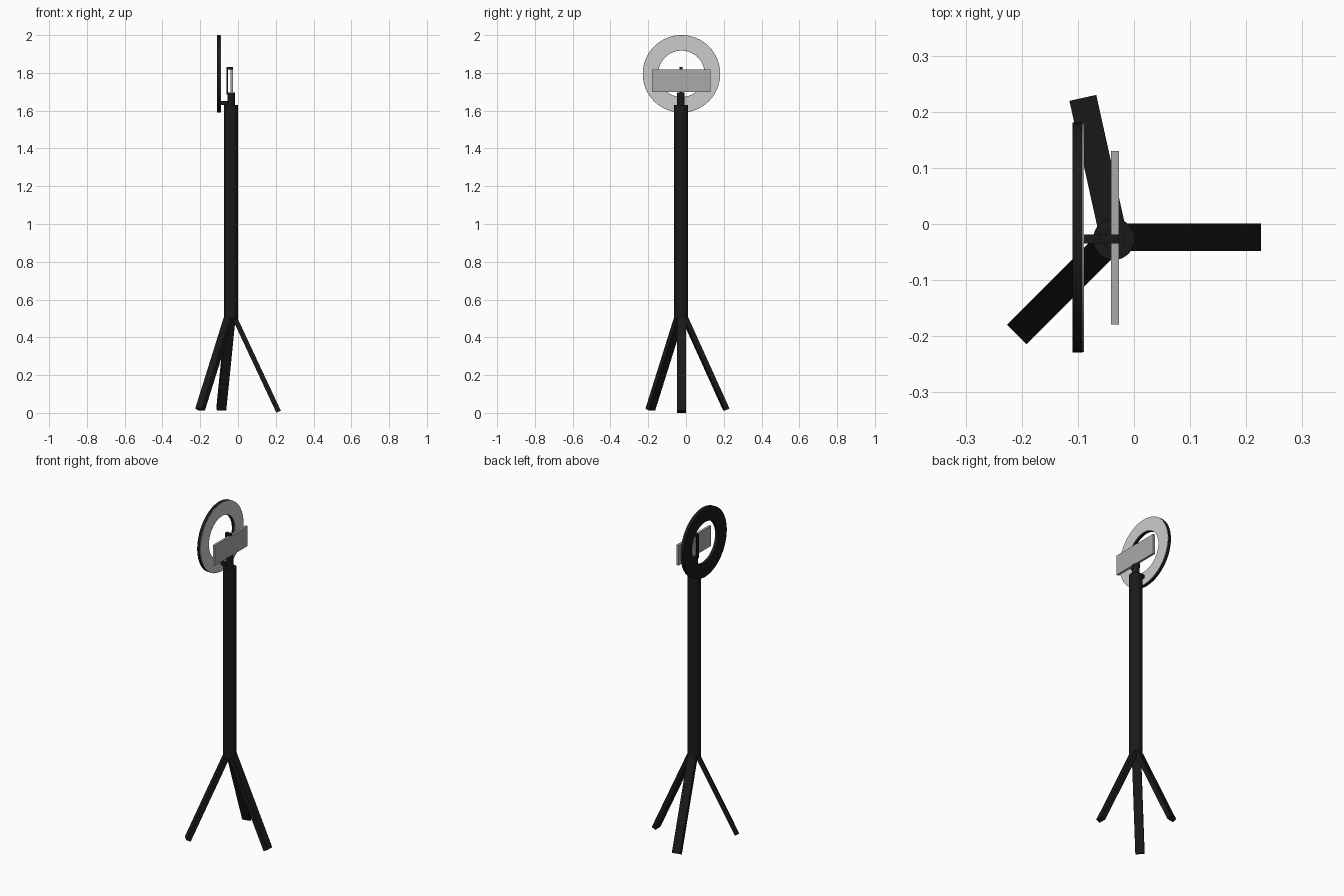
import bpy, bmesh, math
from mathutils import Vector, Matrix

if "Cube" in bpy.data.objects:
    bpy.data.objects.remove(bpy.data.objects["Cube"])

AX, AY = -0.036, -0.027   # pole axis


def material(name, v):
    m = bpy.data.materials.new(name)
    m.diffuse_color = (v, v, v, 1)
    m.use_nodes = True
    m.node_tree.nodes["Principled BSDF"].inputs["Base Color"].default_value = m.diffuse_color
    return m


BLACK = material("black_plastic", 0.01)
GREY = material("dark_grey", 0.4)
LIGHT = material("light_panel", 0.8)


def finish(name, bm, mat, smooth=False):
    bmesh.ops.recalc_face_normals(bm, faces=bm.faces)
    me = bpy.data.meshes.new(name)
    bm.to_mesh(me)
    bm.free()
    me.materials.append(mat)
    ob = bpy.data.objects.new(name, me)
    bpy.context.collection.objects.link(ob)
    if smooth:
        bpy.ops.object.select_all(action='DESELECT')
        ob.select_set(True)
        bpy.context.view_layer.objects.active = ob
        bpy.ops.object.shade_smooth_by_angle(angle=math.radians(35))
    return ob


def box(name, lo, hi, mat):
    lo, hi = Vector(lo), Vector(hi)
    bm = bmesh.new()
    bmesh.ops.create_cube(bm, size=1, matrix=Matrix.Translation((lo + hi) / 2) @ Matrix.Diagonal((*(hi - lo), 1)))
    return finish(name, bm, mat)


def cylinder(name, r, z0, z1):
    bm = bmesh.new()
    bmesh.ops.create_cone(bm, cap_ends=True, segments=32, radius1=r, radius2=r, depth=z1 - z0,
                          matrix=Matrix.Translation((AX, AY, (z0 + z1) / 2)))
    return finish(name, bm, BLACK, True)


def ring(name, r_in, r_out, x0, x1, mat, n=64):
    # rectangular section swept round the x axis
    bm = bmesh.new()
    c = Vector((0, -0.024, 1.795))
    rows = []
    for i in range(n):
        a = 2 * math.pi * i / n
        d = Vector((0, math.cos(a), math.sin(a)))
        rows.append([bm.verts.new(c + d * r + Vector((x, 0, 0)))
                     for r, x in ((r_in, x0), (r_out, x0), (r_out, x1), (r_in, x1))])
    for i in range(n):
        a, b = rows[i], rows[(i + 1) % n]
        for k in range(4):
            bm.faces.new((a[k], a[(k + 1) % 4], b[(k + 1) % 4], b[k]))
    return finish(name, bm, mat, True)


def leg(name, angle, reach, z_foot):
    # flat bar splayed out from the foot of the pole
    a = math.radians(angle)
    out = Vector((math.cos(a), math.sin(a), 0))
    base = Vector((AX, AY + 0.003, 0))
    top = base + out * 0.015 + Vector((0, 0, 0.51))
    foot = base + out * reach + Vector((0, 0, z_foot))
    d = (foot - top).normalized()
    side = Vector((-out.y, out.x, 0))
    rot = Matrix((side, d.cross(side), d)).transposed().to_4x4()
    bm = bmesh.new()
    bmesh.ops.create_cube(bm, size=1, matrix=Matrix.Translation((top + foot) / 2) @ rot
                          @ Matrix.Diagonal((0.049, 0.026, (foot - top).length, 1)))
    return finish(name, bm, BLACK)


# Tripod and pole
leg("right_leg", 0, 0.251, 0.006)
leg("back_leg", 102.5, 0.243, 0.018)
leg("left_leg", 225, 0.233, 0.018)
cylinder("pole", 0.037, 0.495, 1.63)
cylinder("pole_neck", 0.02, 1.62, 1.695)

# Ring lamp with light panel on the +x side
ring("lamp_ring", 0.123, 0.205, -0.11, -0.092, BLACK)
ring("light_panel", 0.124, 0.204, -0.0925, -0.089, LIGHT)
box("lamp_arm", (-0.1, AY - 0.008, 1.63), (AX, AY + 0.008, 1.65), BLACK)

# Phone and its clip
box("phone", (-0.041, -0.179, 1.698), (-0.027, 0.13, 1.818), GREY)
box("clip_back", (-0.06, AY - 0.008, 1.685), (-0.052, AY + 0.008, 1.832), BLACK)
box("clip_top", (-0.06, AY - 0.008, 1.818), (-0.027, AY + 0.008, 1.832), BLACK)
